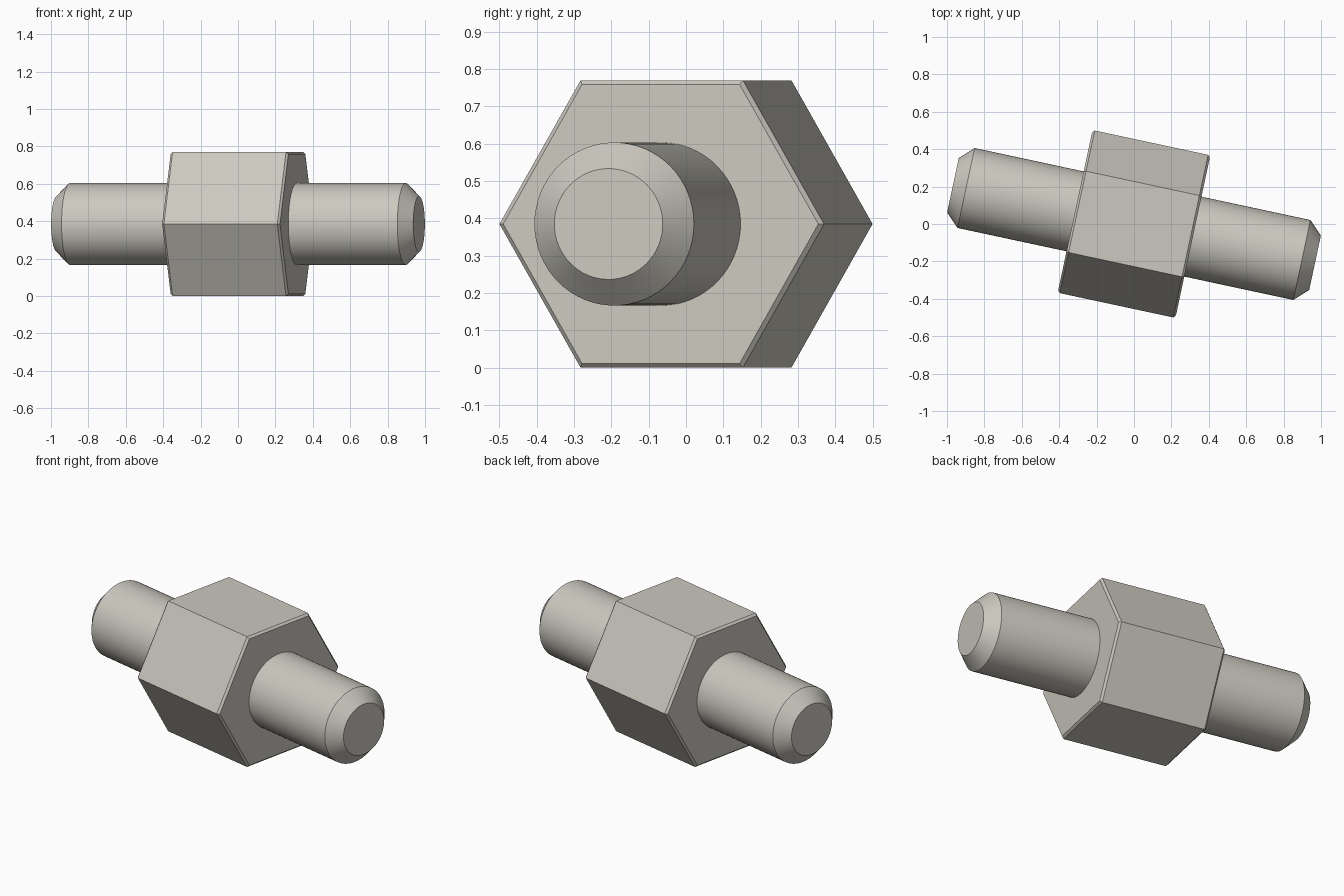
import bpy
import bmesh
from math import sin, cos, tau, radians

cube = bpy.data.objects.get("Cube")
if cube:
    bpy.data.objects.remove(cube, do_unlink=True)

AXIS_HEIGHT = 0.385
AXIS_TURN = radians(-12.1)

metal = bpy.data.materials.new("warm_grey_metal")
metal.use_nodes = True
colour = (0.60, 0.58, 0.52, 1)
metal.diffuse_color = colour
metal.node_tree.nodes["Principled BSDF"].inputs["Base Color"].default_value = colour


def turned_part(name, profile, sides):
    """Loft rings of (position along x, radius) into a closed solid."""
    bm = bmesh.new()
    rings = []
    for x, radius in profile:
        angles = [tau * i / sides for i in range(sides)]
        rings.append([bm.verts.new((x, radius * cos(a), radius * sin(a))) for a in angles])
    for a, b in zip(rings, rings[1:]):
        for i in range(sides):
            j = (i + 1) % sides
            bm.faces.new((a[i], a[j], b[j], b[i]))
    bm.faces.new(rings[0])
    bm.faces.new(rings[-1])
    bmesh.ops.recalc_face_normals(bm, faces=bm.faces)
    mesh = bpy.data.meshes.new(name)
    bm.to_mesh(mesh)
    bm.free()
    mesh.materials.append(metal)
    obj = bpy.data.objects.new(name, mesh)
    bpy.context.collection.objects.link(obj)
    obj.location.z = AXIS_HEIGHT
    obj.rotation_euler.z = AXIS_TURN
    return obj


def chamfered(half_length, radius, depth, inset):
    """Symmetric profile with a chamfer at both ends."""
    end = [(half_length - depth, radius), (half_length, radius - inset)]
    return [(-x, r) for x, r in reversed(end)] + end


# Hexagonal body with a fine chamfer round each end face
turned_part("hex_body", chamfered(0.322, 0.4446, 0.012, 0.013), 6)

# Round shaft running through the body, with bevelled tips
shaft = turned_part("shaft", chamfered(0.99, 0.2185, 0.072, 0.07), 64)
bpy.ops.object.select_all(action="DESELECT")
shaft.select_set(True)
bpy.context.view_layer.objects.active = shaft
bpy.ops.object.shade_smooth_by_angle(angle=radians(30))
